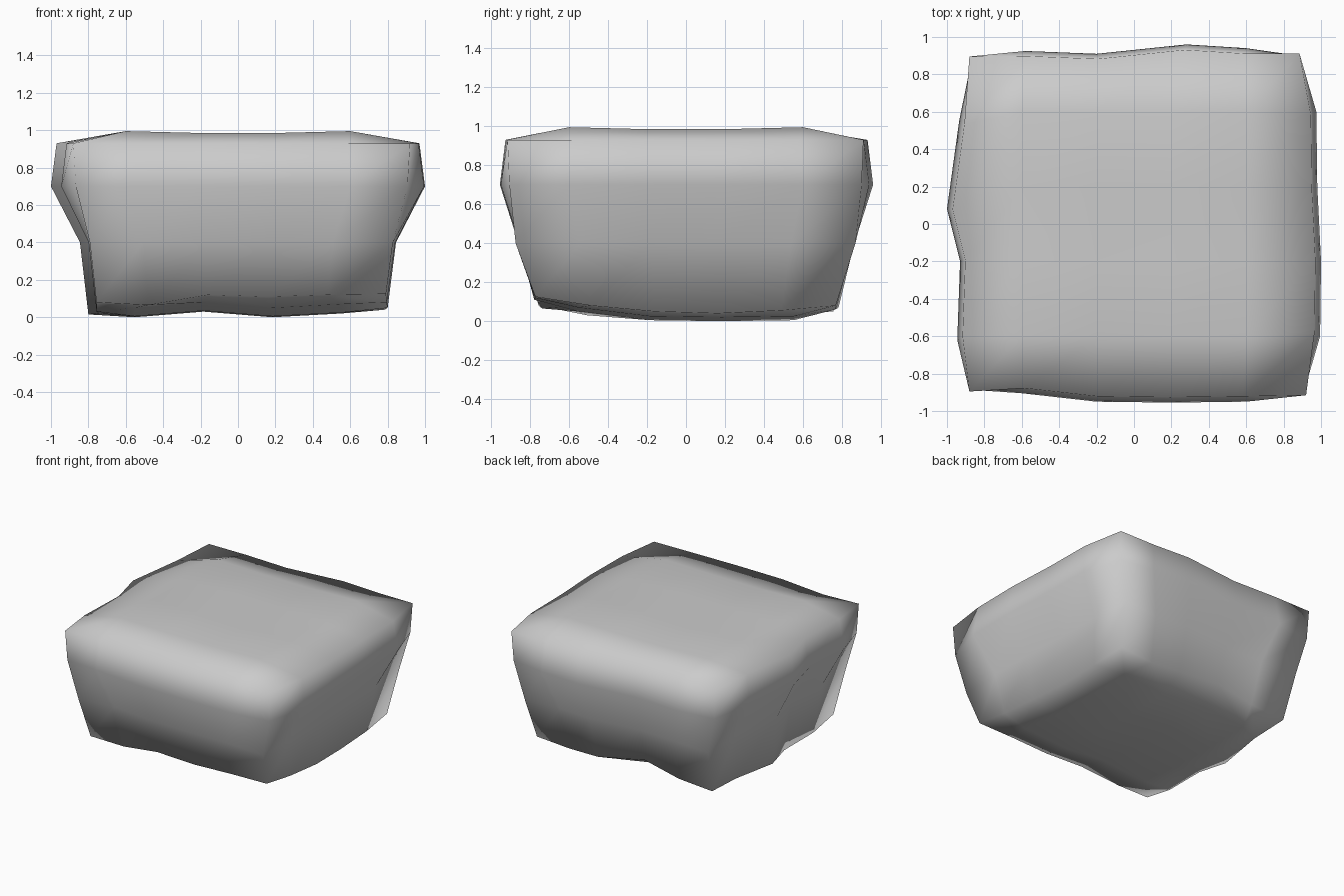
import bpy
import bmesh

if "Cube" in bpy.data.objects:
    bpy.data.objects.remove(bpy.data.objects["Cube"])

# Rounded-square outline: coordinate of each side at six stations
G = [-0.90, -0.60, -0.20, 0.20, 0.60, 0.90]
GY_LEFT = [-0.90, -0.62, -0.20, 0.08, 0.55, 0.90]
GX_BACK = [-0.90, -0.58, -0.20, 0.28, 0.60, 0.90]
LEFT = [-0.88, -0.945, -0.93, -1.00, -0.935, -0.88]
RIGHT = [0.92, 0.995, 1.00, 0.98, 0.975, 0.885]
FRONT = [-0.90, -0.905, -0.95, -0.955, -0.95, -0.92]
BACK = [0.90, 0.925, 0.91, 0.96, 0.94, 0.915]

# Height of the uneven bottom rim along each side
Z_FRONT = [0.08, 0.065, 0.12, 0.11, 0.12, 0.125]
Z_BACK = [0.05, 0.07, 0.13, 0.07, 0.06, 0.08]
Z_LEFT = [0.08, 0.03, 0.02, 0.015, 0.03, 0.05]
Z_RIGHT = [0.125, 0.08, 0.05, 0.04, 0.055, 0.08]
UNDER_X = [0, 0, 0.03, 0, 0.02, 0]
UNDER_Y = [0, 0.05, 0.005, 0, 0.005, 0]

# Side levels: height, x and y scale of sides, x and y scale of corners
LEVELS = [(None, 0.80, 0.815, 0.86, 0.84), (0.40, 0.845, 0.90, 0.90, 0.95),
          (0.70, 1.0, 1.0, 0.985, 0.985), (0.93, 0.97, 0.97, 1.0, 0.995)]


def rim_point(i, j):
    x = LEFT[j] if i == 0 else RIGHT[j] if i == 5 else (GX_BACK if j == 5 else G)[i]
    y = FRONT[i] if j == 0 else BACK[i] if j == 5 else (GY_LEFT if i == 0 else G)[j]
    return x, y


def rim_height(i, j):
    if j == 0:
        return Z_FRONT[i]
    if j == 5:
        return Z_BACK[i]
    return Z_LEFT[j] if i == 0 else Z_RIGHT[j]


loop = ([(i, 0) for i in range(5)] + [(5, j) for j in range(5)] +
        [(i, 5) for i in range(5, 0, -1)] + [(0, j) for j in range(5, 0, -1)])

bm = bmesh.new()

# Flared sides
rings = []
for z, sx, sy, cx, cy in LEVELS:
    ring = {}
    for i, j in loop:
        x, y = rim_point(i, j)
        corner = i in (0, 5) and j in (0, 5)
        h = rim_height(i, j) if z is None else z
        ring[i, j] = bm.verts.new((x * (cx if corner else sx),
                                   y * (cy if corner else sy), h))
    rings.append(ring)
for lo, hi in zip(rings, rings[1:]):
    for a, b in zip(loop, loop[1:] + loop[:1]):
        bm.faces.new((lo[a], lo[b], hi[b], hi[a]))


# Underside and gently crowned top fill the open rims
def cap(ring, scale, height):
    grid = dict(ring)
    for i in range(1, 5):
        for j in range(1, 5):
            grid[i, j] = bm.verts.new((G[i] * scale, G[j] * scale, height(i, j)))
    for i in range(5):
        for j in range(5):
            bm.faces.new((grid[i, j], grid[i + 1, j],
                          grid[i + 1, j + 1], grid[i, j + 1]))


cap(rings[0], 0.92, lambda i, j: UNDER_X[i] + UNDER_Y[j])
cap(rings[-1], 1.0, lambda i, j: 0.995 if i in (1, 4) and j in (1, 4) else 0.985)

bmesh.ops.recalc_face_normals(bm, faces=bm.faces)
for f in bm.faces:
    f.smooth = True
mesh = bpy.data.meshes.new("stone_block")
bm.to_mesh(mesh)
bm.free()
bpy.context.collection.objects.link(bpy.data.objects.new("stone_block", mesh))
